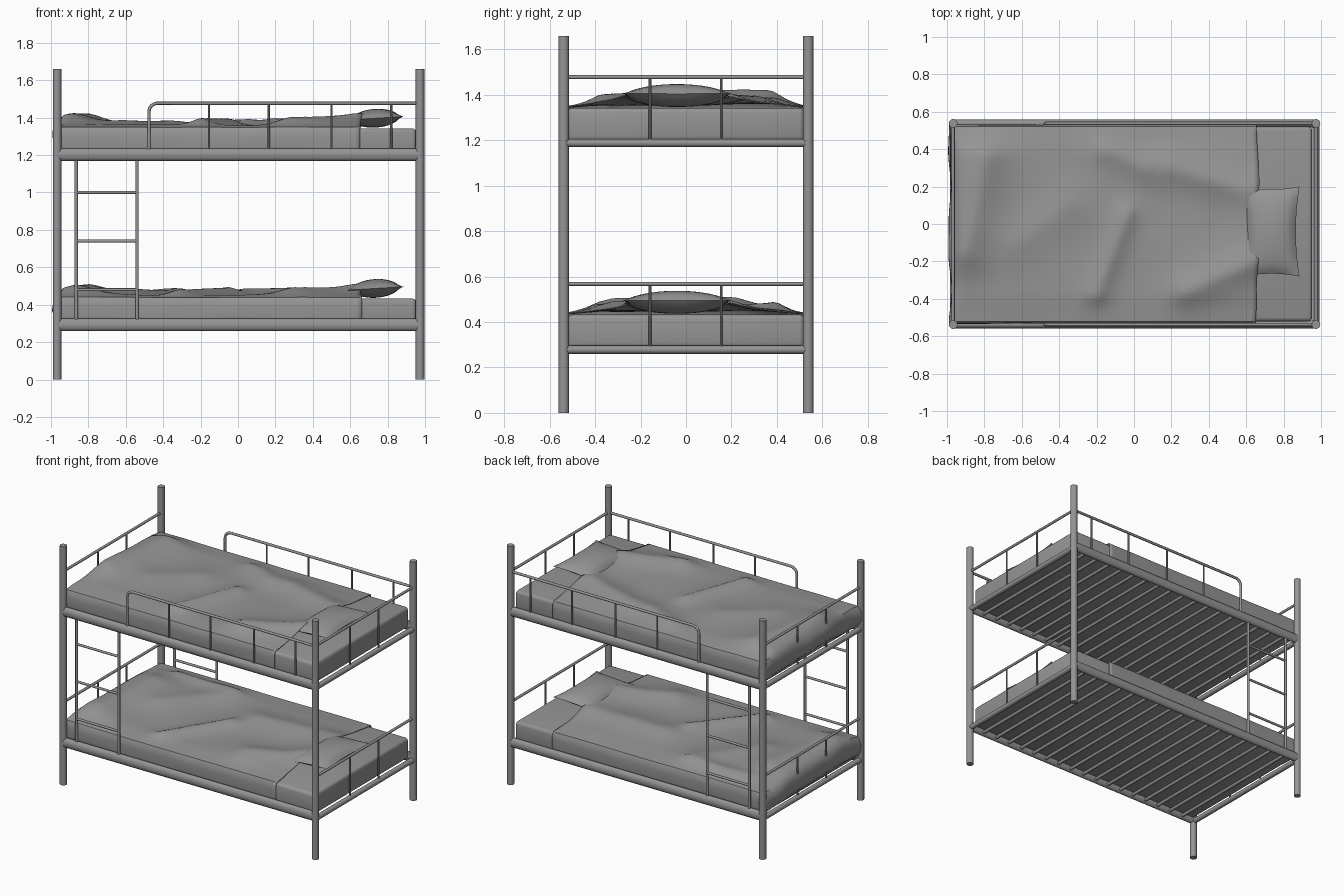
import bpy, bmesh, math
from mathutils import Matrix, Vector, noise

cube = bpy.data.objects.get("Cube")
if cube:
    bpy.data.objects.remove(cube, do_unlink=True)

grey = bpy.data.materials.new("mid_grey")
grey.use_nodes = True
grey.diffuse_color = (0.3, 0.3, 0.3, 1)
grey.node_tree.nodes["Principled BSDF"].inputs["Base Color"].default_value = (0.3, 0.3, 0.3, 1)

X0, X1, Y = -0.967, 0.973, 0.538     # post positions
TIER = 0.91                          # height between the bunks


def finish(name, bm, angle=40):
    bmesh.ops.recalc_face_normals(bm, faces=bm.faces[:])
    mesh = bpy.data.meshes.new(name)
    bm.to_mesh(mesh)
    bm.free()
    mesh.materials.append(grey)
    obj = bpy.data.objects.new(name, mesh)
    bpy.context.collection.objects.link(obj)
    bpy.ops.object.select_all(action='DESELECT')
    obj.select_set(True)
    bpy.context.view_layer.objects.active = obj
    bpy.ops.object.shade_smooth_by_angle(angle=math.radians(angle))
    return obj


def rods(name, segments, radius, sides=12, flat_y=1.0):
    """Round bars between pairs of points, in one object."""
    bm = bmesh.new()
    for a, b in segments:
        a, b = Vector(a), Vector(b)
        d = b - a
        turn = d.to_track_quat('Z', 'Y').to_matrix().to_4x4()
        mid = Matrix.Translation((a + b) / 2)
        squash = Matrix.Scale(flat_y, 4, (0, 1, 0))
        bmesh.ops.create_cone(bm, cap_ends=True, segments=sides, radius1=radius, radius2=radius,
                              depth=d.length, matrix=mid @ squash @ turn)
    return finish(name, bm)


def guard_rail(name, y, z):
    """Tube that bends over at its free end and runs to the post."""
    r, x, top = 0.045, -0.476, z + 0.277
    pts = [(x, y, z)]
    for i in range(7):
        a = math.pi / 2 * i / 6
        pts.append((x + r - r * math.cos(a), y, top - r + r * math.sin(a)))
    pts.append((X1, y, top))
    curve = bpy.data.curves.new(name, 'CURVE')
    curve.dimensions = '3D'
    curve.bevel_depth = 0.009
    curve.bevel_resolution = 2
    curve.use_fill_caps = True
    spline = curve.splines.new('POLY')
    spline.points.add(len(pts) - 1)
    for p, co in zip(spline.points, pts):
        p.co = (*co, 1)
    curve.materials.append(grey)
    obj = bpy.data.objects.new(name, curve)
    bpy.context.collection.objects.link(obj)
    bpy.ops.object.select_all(action='DESELECT')
    obj.select_set(True)
    bpy.context.view_layer.objects.active = obj
    bpy.ops.object.convert(target='MESH')
    bpy.ops.object.shade_smooth_by_angle(angle=math.radians(50))


def mattress(name, base):
    bm = bmesh.new()
    size = Matrix.Diagonal((1.905, 1.04, 0.145, 1))
    bmesh.ops.create_cube(bm, size=1, matrix=Matrix.Translation((0, 0, base + 0.36)) @ size)
    bmesh.ops.bevel(bm, geom=bm.edges[:], offset=0.02, segments=3, profile=0.5, affect='EDGES')
    finish(name, bm)


def pillow(name, base):
    bm = bmesh.new()
    for side in (1, -1):
        new = bmesh.ops.create_grid(bm, x_segments=12, y_segments=16, size=1)["verts"]
        for v in new:
            u, w = v.co.x, v.co.y
            puff = max(0, (1 - u * u) * (1 - w * w)) ** 0.6
            v.co = (0.15 * u * (1 - 0.13 * (1 - w * w)),
                    0.24 * w * (1 - 0.06 * (1 - u * u)), side * 0.05 * puff)
    bmesh.ops.remove_doubles(bm, verts=bm.verts[:], dist=0.0005)
    bm.transform(Matrix.Translation((0.735, -0.04, base + 0.487)) @ Matrix.Rotation(-0.06, 4, 'Y'))
    finish(name, bm, 60)


# Folds of cloth: start, end, height, width
FOLDS = {
    "lower": [((-0.86, -0.3), (-0.8, 0.2), 0.055, 0.14), ((-0.6, 0.0), (-0.35, 0.3), 0.03, 0.12),
              ((-0.33, -0.4), (-0.05, 0.0), 0.035, 0.06), ((0.05, 0.15), (0.6, 0.18), 0.04, 0.13),
              ((0.3, -0.3), (0.65, -0.15), 0.04, 0.11), ((-0.75, 0.42), (-0.3, 0.4), 0.025, 0.06)],
    "upper": [((-0.9, -0.15), (-0.8, 0.35), 0.06, 0.13), ((-0.6, -0.1), (-0.35, 0.1), 0.025, 0.14),
              ((-0.2, -0.38), (-0.04, 0.05), 0.035, 0.06), ((0.2, 0.3), (0.6, 0.18), 0.04, 0.1),
              ((0.28, -0.36), (0.65, -0.2), 0.045, 0.1), ((-0.15, 0.4), (0.05, 0.3), 0.03, 0.08)],
}


def cloth_height(x, y, folds, seed):
    h = 0.008 + 0.008 * (1 + noise.noise((x * 3, y * 3, seed)))
    for a, b, height, width in folds:
        a, b, p = Vector(a), Vector(b), Vector((x, y))
        t = min(1, max(0, (p - a).dot(b - a) / (b - a).length_squared))
        h += height * math.exp(-((p - a.lerp(b, t)).length / width) ** 1.5)
    # The cloth rises a little where it meets the pillow
    h += 0.035 * math.exp(-((x - 0.66) / 0.14) ** 2 - ((y + 0.04) / 0.22) ** 2)
    edge = min(1, (0.53 - abs(y)) / 0.14, (x + 0.99) / 0.06)
    return 0.432 + h * (0.25 + 0.75 * max(0, edge))


def blanket(name, base, folds, seed):
    """Cloth draped over the mattress, hanging on three sides."""
    half, left, right, hang = 0.526, -0.965, 0.66, 0.13
    nx, ny = 64, 48
    bm = bmesh.new()
    rows = []
    for i in range(nx + 1):
        s = left - hang + (right - left + hang) * i / nx
        row = []
        for j in range(ny + 1):
            t = (half + hang) * (2 * j / ny - 1)
            drop_x, drop_y = max(0, left - s), max(0, abs(t) - half)
            drop = max(drop_x, drop_y)
            x, y = max(s, left), max(-half, min(half, t))
            z = max(0.3, cloth_height(x, y, folds, seed) - drop)
            # Hanging parts belly outwards
            belly = math.sin(math.pi * min(1, drop / hang))
            wave = 1 + noise.noise((x * 5, y * 5, seed + 3))
            if drop_x:
                x -= 0.018 * belly * wave
            if drop_y:
                y += math.copysign(0.004 * belly * wave, y)
            if i > nx - 6:
                x += 0.02 * noise.noise((y * 4, seed, 0)) * (i - nx + 6) / 6
            row.append(bm.verts.new((x, y, z + base)))
        rows.append(row)
    for r, q in zip(rows, rows[1:]):
        for j in range(ny):
            bm.faces.new((r[j], q[j], q[j + 1], r[j + 1]))
    bmesh.ops.remove_doubles(bm, verts=bm.verts[:], dist=0.001)
    obj = finish(name, bm, 45)
    solid = obj.modifiers.new("thickness", 'SOLIDIFY')
    solid.thickness = 0.005
    solid.offset = 0


# Corner posts
rods("corner_posts", [((x, y, 0), (x, y, 1.66)) for x in (X0, X1) for y in (-Y, Y)], 0.023, 20)

# Two bunks
for tier, base, seed in (("lower", 0, 1.3), ("upper", TIER, 7.7)):
    z = base + 0.292
    rods(tier + "_side_rails", [((X0, y, z), (X1, y, z)) for y in (-Y, Y)], 0.033, 20, 0.65)
    z = base + 0.278
    rods(tier + "_end_rails", [((x, -Y, z), (x, Y, z)) for x in (X0, X1)], 0.018, 16)
    slats = [X0 + (X1 - X0) * (i + 1) / 18 for i in range(17)]
    rods(tier + "_slats", [((x, -Y, z), (x, Y, z)) for x in slats], 0.011, 10)
    top = base + 0.568
    rods(tier + "_end_guards", [((x, -Y, top), (x, Y, top)) for x in (X0, X1)], 0.009)
    rods(tier + "_end_spindles", [((x, y, z), (x, y, top)) for x in (X0, X1)
                                  for y in (-0.158, 0.155)], 0.006, 8)
    mattress(tier + "_mattress", base)
    pillow(tier + "_pillow", base)
    blanket(tier + "_blanket", base, FOLDS[tier], seed)

# Guard rails and ladders on both long sides
for side, y in (("front", -Y), ("back", Y)):
    guard_rail(side + "_guard_rail", y, 1.2)
    rods(side + "_guard_spindles", [((x, y, 1.2), (x, y, 1.477))
                                    for x in (-0.155, 0.165, 0.5, 0.82)], 0.006, 8)
    rods(side + "_ladder_uprights", [((x, y, 0.3), (x, y, 1.2)) for x in (-0.865, -0.54)], 0.009)
    rods(side + "_ladder_rungs", [((-0.865, y, z), (-0.54, y, z)) for z in (0.48, 0.74, 1.0)], 0.008)
